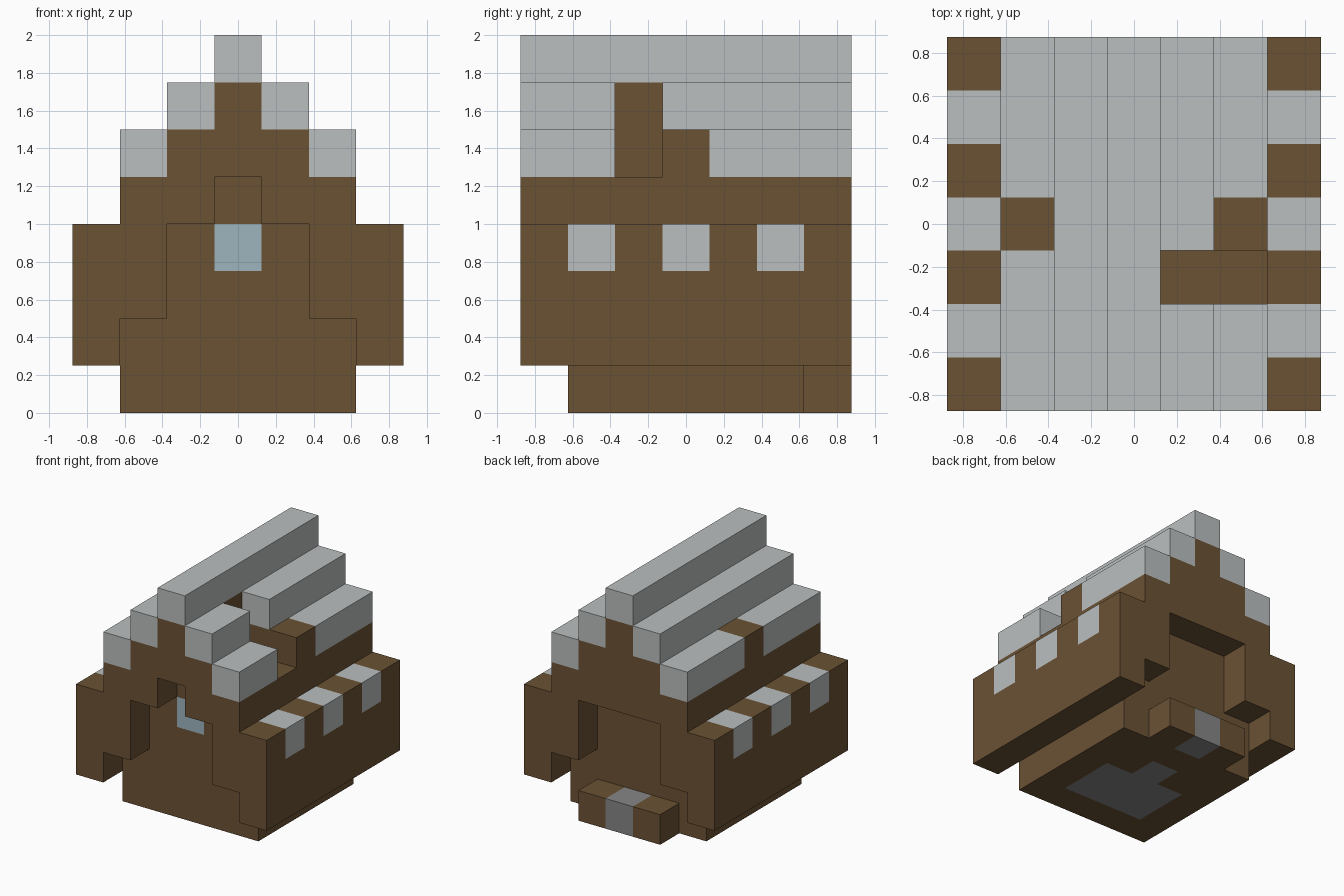
import bpy, bmesh, math
from mathutils import Vector

cube = bpy.data.objects.get("Cube")
if cube:
    bpy.data.objects.remove(cube, do_unlink=True)

UNIT = 0.25                       # edge of one building block
ORIGIN = Vector((-3.5, -3.5, 0))  # grid corner, in blocks


def material(name, srgb):
    rgb = [((c / 255 + 0.055) / 1.055) ** 2.4 for c in srgb]
    m = bpy.data.materials.new(name)
    m.use_nodes = True
    m.diffuse_color = (*rgb, 1)
    m.node_tree.nodes["Principled BSDF"].inputs["Base Color"].default_value = (*rgb, 1)
    return m


WOOD = material("brown wood", (107, 82, 52))
ROOF = material("pale grey roof", (187, 191, 191))
STONE = material("mid grey stone", (134, 134, 134))
GLASS = material("light blue glass", (157, 181, 190))

parts = {}      # name -> (material, set of cells)
occupied = {}   # cell -> part name


def fill(name, mat, xs, ys, zs, mirror=False):
    """Claim a block of grid cells for a part; later parts replace earlier ones."""
    parts.setdefault(name, mat)
    for x in xs:
        for y in ys:
            for z in zs:
                occupied[x, y, z] = name
                if mirror:
                    occupied[6 - x, y, z] = name


def clear(*cells):
    for c in cells:
        occupied.pop(c, None)


def span(a, b):
    return range(a, b + 1)


LENGTH = span(0, 6)

# Floor with stone hearth and door step
fill("floor", WOOD, span(1, 5), span(1, 5), [0])
fill("floor_stone", STONE, span(2, 4), span(2, 3), [0])
fill("floor_stone", STONE, [3], [4], [0])
fill("door_step", WOOD, span(2, 4), [6], [0])
fill("door_step_stone", STONE, [3], [6], [0])

# Front and back walls, low side walls
for y in (1, 5):
    fill("end_walls", WOOD, span(1, 5), [y], [1])
    fill("end_walls", WOOD, span(2, 4), [y], span(2, 3))
    fill("end_walls", WOOD, [3], [y], [4])
fill("side_walls", WOOD, [1], span(1, 5), [1], mirror=True)
fill("front_window", GLASS, [3], [1], [3])

# Stepped wooden frame running the full length
fill("eaves", WOOD, [0], LENGTH, span(1, 3), mirror=True)
fill("roof_frame", WOOD, [1], LENGTH, span(2, 4), mirror=True)
fill("roof_frame", WOOD, [2], LENGTH, span(4, 5), mirror=True)
fill("roof_frame", WOOD, [3], LENGTH, span(5, 6))
fill("back_lintel", WOOD, [3], [6], [4])
fill("eave_blocks", ROOF, [0], [1, 3, 5], [3], mirror=True)

# Grey roof courses and ridge
for x in (1, 2):
    fill("roof_courses", ROOF, [x], LENGTH, [x + 4], mirror=True)
fill("roof_ridge", ROOF, [3], LENGTH, [7])
fill("roof_beams", WOOD, [1], [3], [5], mirror=True)

# Broken opening in the left roof slope
clear((5, 2, 5), (4, 2, 6), (4, 2, 5))


def build(name, mat):
    """Make one mesh from the exposed faces of a part's cells."""
    bm = bmesh.new()
    for cell in [c for c, n in occupied.items() if n == name]:
        centre = Vector(cell) + Vector((0.5, 0.5, 0.5))
        for axis in range(3):
            for sign in (-1, 1):
                n = Vector((0, 0, 0))
                n[axis] = sign
                if tuple(int(v) for v in Vector(cell) + n) in occupied:
                    continue
                u = Vector((0, 0, 0))
                u[(axis + 1) % 3] = 1
                v = n.cross(u)
                corners = [centre + (n + a * u + b * v) / 2
                           for a, b in ((-1, -1), (1, -1), (1, 1), (-1, 1))]
                bm.faces.new([bm.verts.new((p + ORIGIN) * UNIT) for p in corners])
    bmesh.ops.remove_doubles(bm, verts=bm.verts, dist=0.001)
    bmesh.ops.dissolve_limit(bm, angle_limit=math.radians(1),
                             verts=bm.verts, edges=bm.edges)
    mesh = bpy.data.meshes.new(name)
    bm.to_mesh(mesh)
    bm.free()
    mesh.materials.append(mat)
    bpy.context.collection.objects.link(bpy.data.objects.new(name, mesh))


for part_name, part_mat in parts.items():
    build(part_name, part_mat)
